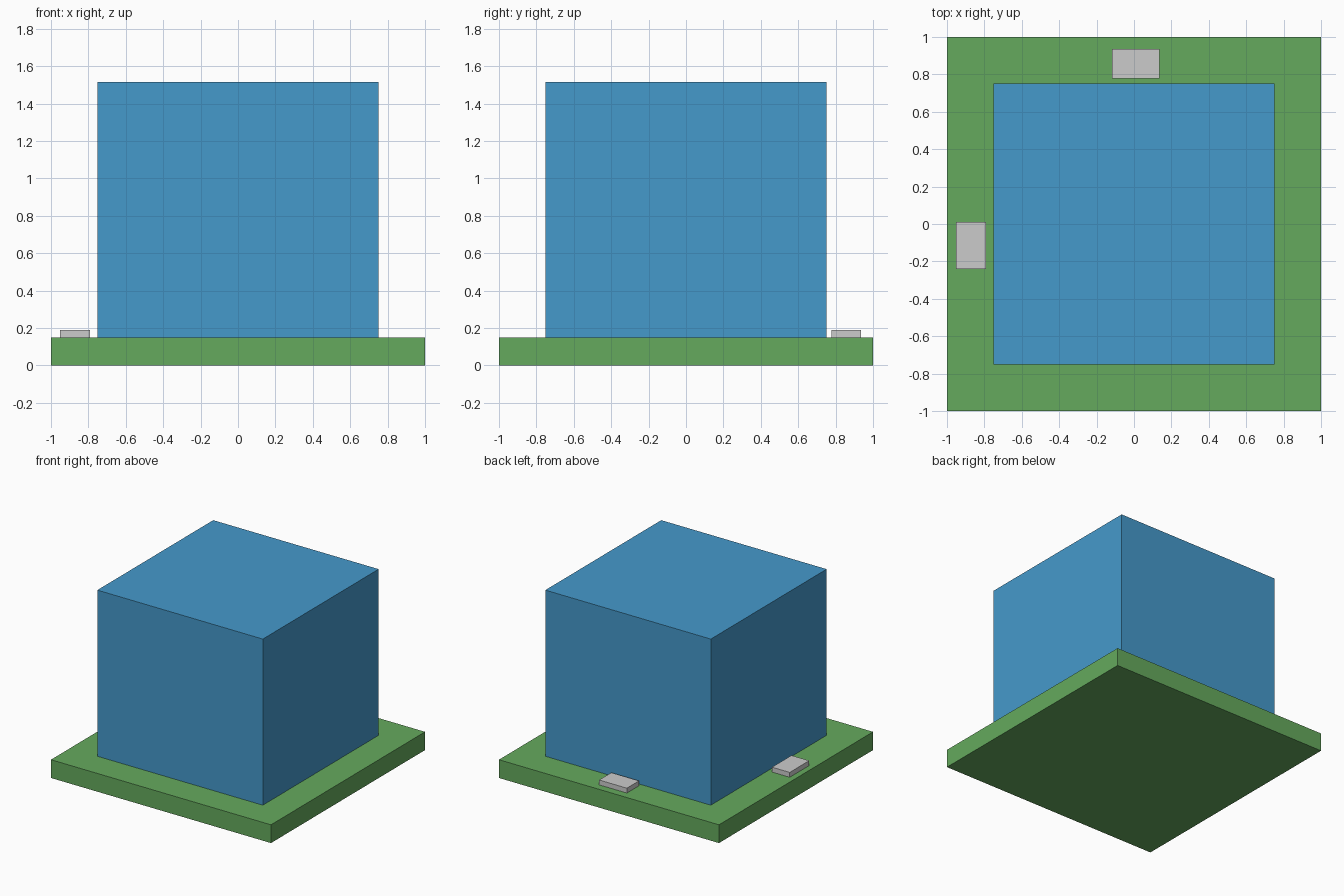
import bpy
import bmesh
from mathutils import Vector

if "Cube" in bpy.data.objects:
    bpy.data.objects.remove(bpy.data.objects["Cube"])


def material(name, color):
    mat = bpy.data.materials.new(name)
    mat.diffuse_color = color
    mat.use_nodes = True
    mat.node_tree.nodes["Principled BSDF"].inputs["Base Color"].default_value = mat.diffuse_color
    return mat


def box(name, low, high, mat=None):
    """Axis-aligned box between two opposite corners."""
    low, high = Vector(low), Vector(high)
    bm = bmesh.new()
    bmesh.ops.create_cube(bm, size=1)
    bmesh.ops.scale(bm, vec=high - low, verts=bm.verts)
    mesh = bpy.data.meshes.new(name)
    bm.to_mesh(mesh)
    bm.free()
    obj = bpy.data.objects.new(name, mesh)
    obj.location = (low + high) / 2
    bpy.context.collection.objects.link(obj)
    if mat:
        mesh.materials.append(mat)
    return obj


green = material("green", (0.13, 0.40, 0.11, 1))
blue = material("blue", (0.06, 0.32, 0.60, 1))

BASE_TOP = 0.15
PAD_TOP = 0.19

# Lawn slab and main block, slightly sunk into it
box("base_slab", (-1, -1, 0), (1, 1, BASE_TOP), green)
box("main_block", (-0.752, -0.752, 0.015), (0.752, 0.752, 1.515), blue)

# Stepping slabs beside the back and left walls
box("back_step", (-0.117, 0.777, BASE_TOP), (0.135, 0.935, PAD_TOP))
box("left_step", (-0.951, -0.241, BASE_TOP), (-0.79, 0.012, PAD_TOP))
